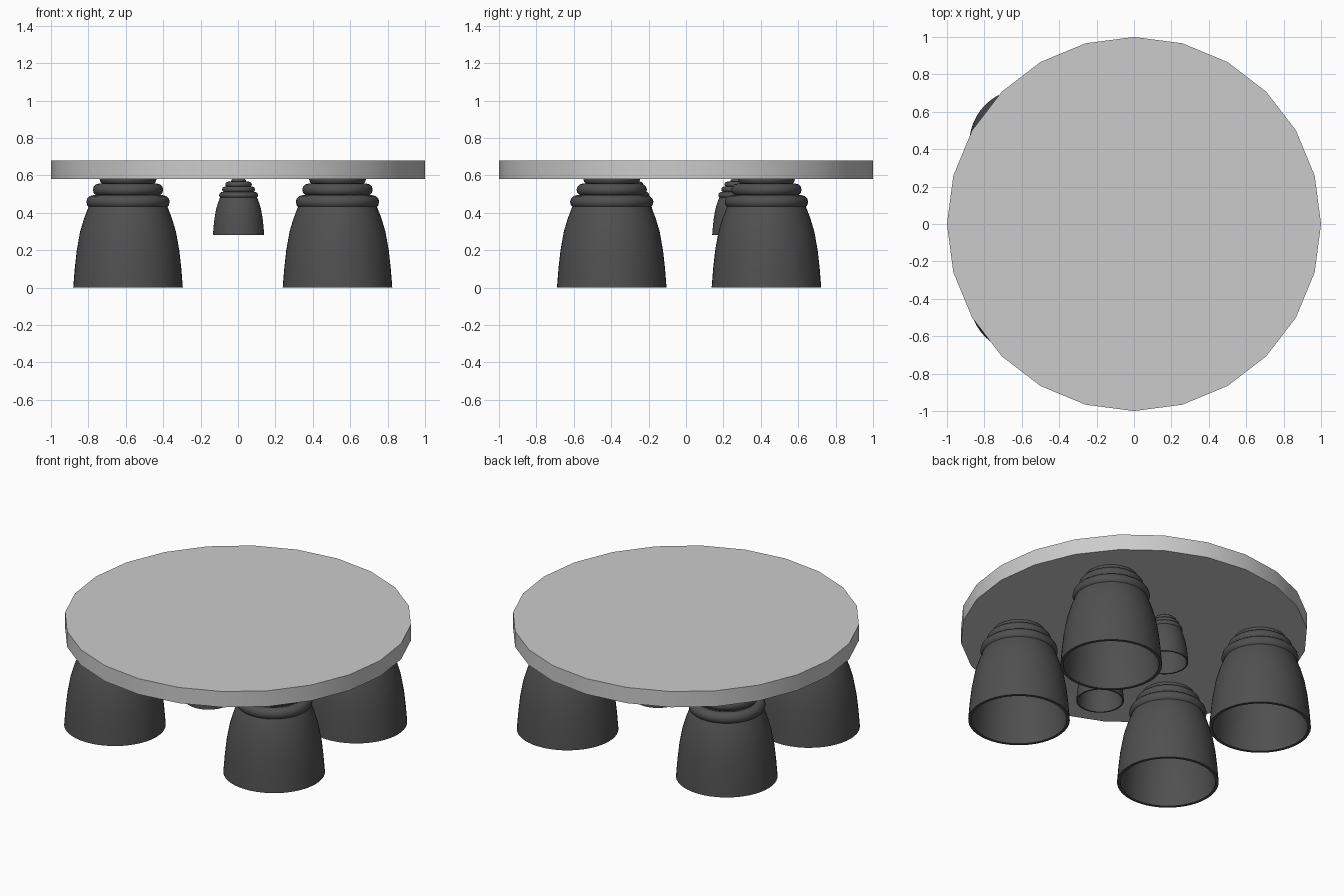
import bpy, bmesh, math
from mathutils import Matrix

if "Cube" in bpy.data.objects:
    bpy.data.objects.remove(bpy.data.objects["Cube"])


def material(name, v):
    m = bpy.data.materials.new(name)
    m.diffuse_color = (v, v, v, 1)
    m.use_nodes = True
    m.node_tree.nodes["Principled BSDF"].inputs["Base Color"].default_value = m.diffuse_color
    return m


LIGHT = material("light grey", 0.60)
DARK = material("dark grey", 0.08)


def finish(bm, name, mat, loc, scale=1.0, angle=40):
    bmesh.ops.recalc_face_normals(bm, faces=bm.faces)
    mesh = bpy.data.meshes.new(name)
    bm.to_mesh(mesh)
    bm.free()
    mesh.materials.append(mat)
    ob = bpy.data.objects.new(name, mesh)
    bpy.context.collection.objects.link(ob)
    ob.location, ob.scale = loc, (scale,) * 3
    bpy.ops.object.select_all(action='DESELECT')
    ob.select_set(True)
    bpy.context.view_layer.objects.active = ob
    bpy.ops.object.shade_smooth_by_angle(angle=math.radians(angle))
    return ob


def lathe(name, profile, mat, loc, scale, steps=48, closed=False):
    """Turn a list of (radius, height) points around the vertical axis."""
    bm = bmesh.new()
    vs = [bm.verts.new((r, 0, z)) for r, z in profile]
    es = [bm.edges.new(p) for p in zip(vs, vs[1:])]
    if closed:
        es.append(bm.edges.new((vs[-1], vs[0])))
    bmesh.ops.spin(bm, geom=vs + es, cent=(0, 0, 0), axis=(0, 0, 1),
                   angle=math.tau, steps=steps, use_duplicate=False)
    bmesh.ops.remove_doubles(bm, verts=bm.verts, dist=1e-4)
    return finish(bm, name, mat, loc, scale)


# Bell: inner wall, rim, outer wall, then a stepped core hidden in the rings
BELL = [(0, 0.43), (0.19, 0.425), (0.217, 0.37), (0.24, 0.30), (0.257, 0.20),
        (0.268, 0.10), (0.275, 0), (0.293, 0), (0.285, 0.10), (0.274, 0.20),
        (0.256, 0.30), (0.235, 0.37), (0.212, 0.43), (0.195, 0.46),
        (0.165, 0.50), (0.13, 0.56), (0.085, 0.61), (0, 0.64)]
# Rings: outer radius, height, tube radius
RINGS = [(0.223, 0.458, 0.036), (0.188, 0.523, 0.033),
         (0.152, 0.580, 0.031), (0.085, 0.620, 0.025)]


def engine(name, loc, scale):
    lathe(name + "_bell", BELL, DARK, loc, scale)
    for i, (r, z, t) in enumerate(RINGS):
        tube = [(r - t + t * math.cos(a * math.tau / 12),
                 z + t * math.sin(a * math.tau / 12)) for a in range(12)]
        lathe(f"{name}_ring_{i + 1}", tube, DARK, loc, scale, closed=True)


# Round mounting plate
bm = bmesh.new()
bmesh.ops.create_cone(bm, cap_ends=True, segments=24, radius1=1, radius2=1,
                      depth=0.10, matrix=Matrix.Translation((0, 0, 0.63)))
finish(bm, "mounting_plate", LIGHT, (0, 0, 0))

# Four main engines and two small ones on the centre line
for xn, x in (("left", -0.588), ("right", 0.532)):
    for yn, y in (("front", -0.397), ("back", 0.43)):
        engine(f"{yn}_{xn}_engine", (x, y, 0), 1.0)
for yn, y in (("front", -0.30), ("back", 0.277)):
    engine(f"{yn}_small_engine", (0.003, y, 0.28), 0.468)
